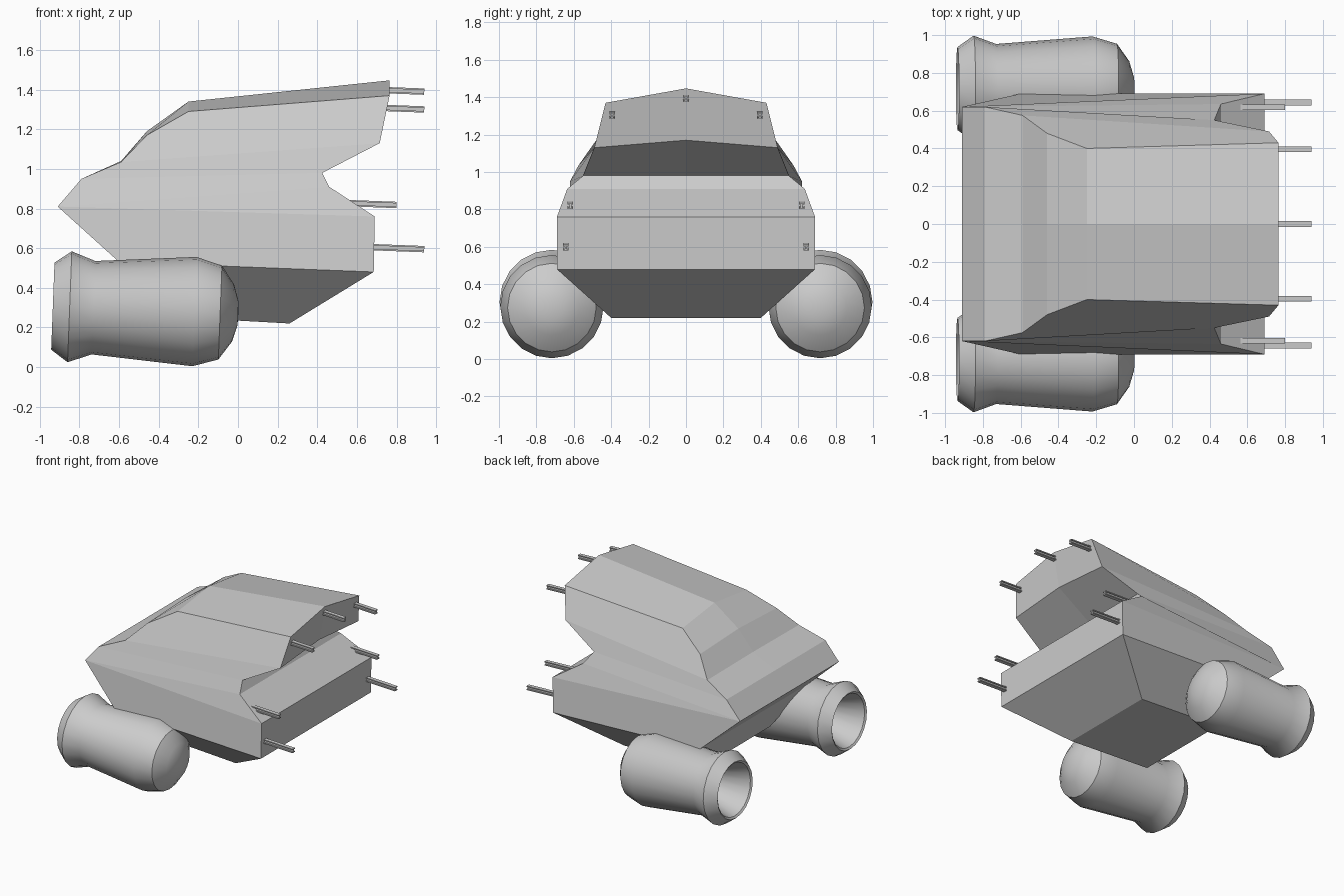
import bpy, bmesh, math
from mathutils import Matrix, Vector

if "Cube" in bpy.data.objects:
    bpy.data.objects.remove(bpy.data.objects["Cube"])


def finish(name, bm, smooth=None):
    bmesh.ops.recalc_face_normals(bm, faces=bm.faces)
    me = bpy.data.meshes.new(name)
    bm.to_mesh(me)
    bm.free()
    ob = bpy.data.objects.new(name, me)
    bpy.context.collection.objects.link(ob)
    if smooth:
        bpy.ops.object.select_all(action='DESELECT')
        ob.select_set(True)
        bpy.context.view_layer.objects.active = ob
        bpy.ops.object.shade_smooth_by_angle(angle=math.radians(smooth))
    return ob


# Hull: side profile loop (x, z at side, half width, z at centre line)
profile = [
    (-.91, .81, .62, .81), (-.79, .95, .62, .95), (-.59, 1.035, .575, 1.04),
    (-.46, 1.17, .48, 1.19), (-.25, 1.29, .40, 1.34), (.765, 1.37, .43, 1.447),
    (.715, 1.13, .49, 1.17), (.425, .98, .55, .98), (.46, .91, .635, .91),
    (.69, .76, .69, .76), (.685, .48, .69, .48), (.26, .22, .40, .22),
    (-.46, .26, .40, .26), (-.60, .53, .69, .53)]
# Side panels as indices into the profile
panels = [(13, 12, 11, 10), (0, 13, 10, 9), (0, 9, 8), (0, 8, 7, 1),
          (1, 7, 6, 2), (2, 6, 5, 4, 3)]

bm = bmesh.new()
right = [bm.verts.new((x, -w, z)) for x, z, w, c in profile]
mid = [bm.verts.new((x, 0, c)) for x, z, w, c in profile]
left = [bm.verts.new((x, w, z)) for x, z, w, c in profile]
n = len(profile)
for side in (right, left):
    for i in range(n):
        j = (i + 1) % n
        bm.faces.new((side[i], side[j], mid[j], mid[i]))
    for p in panels:
        bm.faces.new([side[i] for i in p])
finish("hull", bm)


# Engine pods: lathe profile (distance along x, radius), from inner nozzle to nose
pod = [(-.70, 0), (-.70, .13), (-.925, .205), (-.935, .22), (-.85, .28),
       (-.73, .236), (-.22, .276), (-.09, .237), (-.025, .145), (0, .06), (.002, 0)]


def engine(name, y):
    bm = bmesh.new()
    vs = [bm.verts.new((x + .22, 0, r)) for x, r in pod]
    es = [bm.edges.new(p) for p in zip(vs, vs[1:])]
    bmesh.ops.spin(bm, geom=vs + es, axis=(1, 0, 0), cent=(0, 0, 0),
                   angle=math.tau, steps=20, use_merge=True)
    bmesh.ops.remove_doubles(bm, verts=bm.verts, dist=1e-4)
    ob = finish(name, bm, 32)
    ob.location = (-.22, y, .28)
    ob.rotation_euler.y = math.radians(2.2)


engine("engine_right", -.717)
engine("engine_left", .717)


# Gun barrels: short rods with an I-shaped section, tipped slightly down
def barrel(name, x0, x1, y, z):
    w, t, h, f = .015, .005, .016, .008
    sec = [(-w, -h), (w, -h), (w, -f), (t, -f), (t, f), (w, f),
           (w, h), (-w, h), (-w, f), (-t, f), (-t, -f), (-w, -f)]
    bm = bmesh.new()
    face = bm.faces.new([bm.verts.new((0, a, b)) for a, b in sec])
    ext = bmesh.ops.extrude_face_region(bm, geom=[face], use_keep_orig=True)
    for v in ext["geom"]:
        if isinstance(v, bmesh.types.BMVert):
            v.co.x -= x1 - x0
    ob = finish(name, bm)
    ob.location = (x1, y, z)
    ob.rotation_euler.y = math.radians(2.2)


barrel("barrel_top", .73, .94, 0, 1.39)
for tag, s in (("right", -1), ("left", 1)):
    barrel("barrel_upper_" + tag, .72, .94, s * .395, 1.30)
    barrel("barrel_middle_" + tag, .56, .80, s * .618, .818)
    barrel("barrel_lower_" + tag, .66, .94, s * .643, .595)
